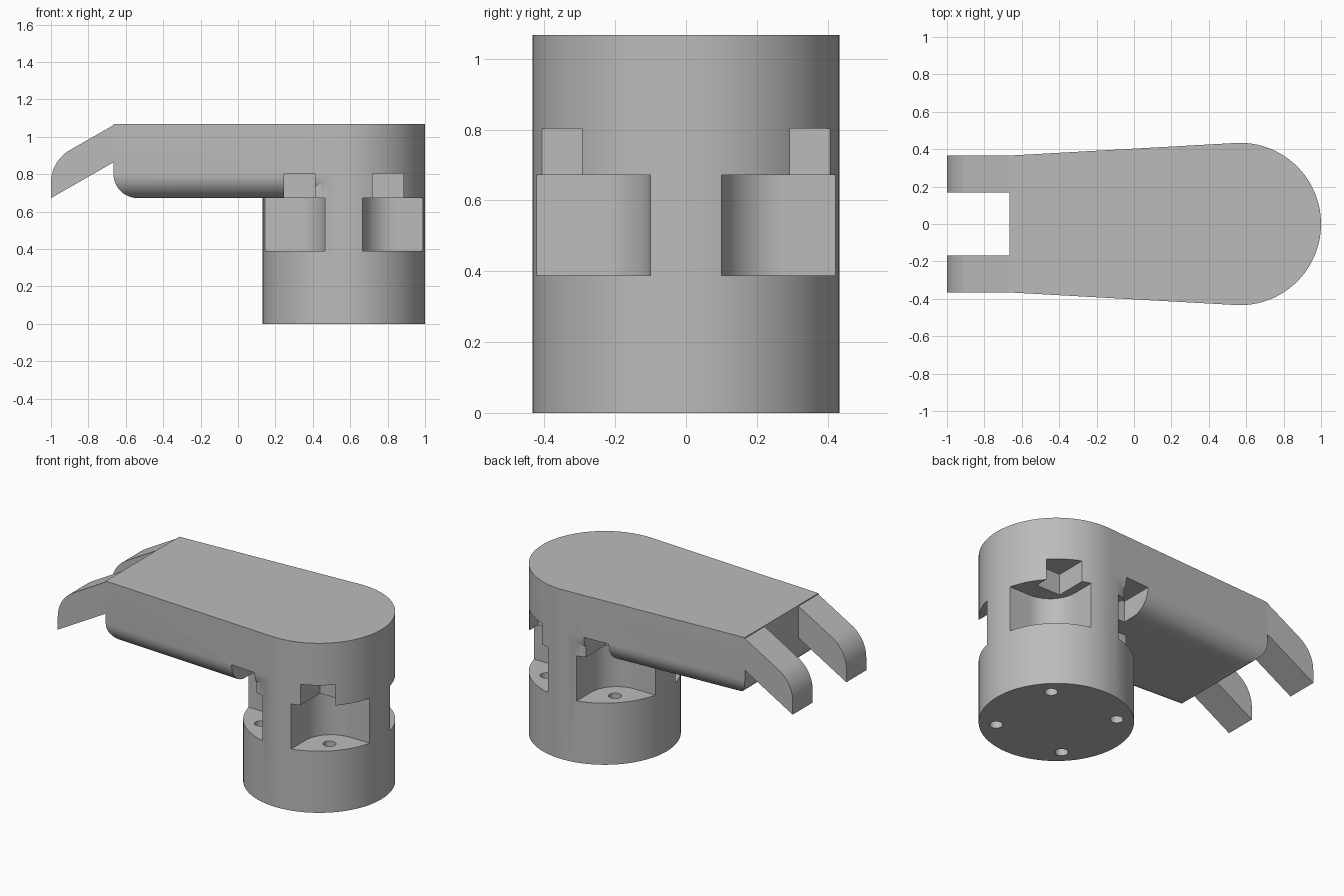
import bpy, bmesh
from math import sin, cos, pi, radians

cube = bpy.data.objects.get("Cube")
if cube:
    bpy.data.objects.remove(cube, do_unlink=True)

grey = bpy.data.materials.new("plain_grey")
grey.use_nodes = True
grey.diffuse_color = (0.5, 0.5, 0.5, 1)
grey.node_tree.nodes["Principled BSDF"].inputs["Base Color"].default_value = (0.5, 0.5, 0.5, 1)

CX, R, TOP = 0.566, 0.434, 1.068      # column axis, column radius, total height
ARM_Z, END_X = 0.672, -0.666          # arm underside, arm front end


def arc(cx, cy, r, a0, a1, n):
    return [(cx + r * cos(radians(a0 + (a1 - a0) * i / n)),
             cy + r * sin(radians(a0 + (a1 - a0) * i / n))) for i in range(n + 1)]


def prism(name, outline, lo, hi, axis="z", round_edges=None, radius=0.0):
    """Extrude an outline along z, or an x-z outline along y."""
    bm = bmesh.new()
    place = (lambda p: (p[0], p[1], lo)) if axis == "z" else (lambda p: (p[0], lo, p[1]))
    base = bm.faces.new([bm.verts.new(place(p)) for p in outline])
    grown = bmesh.ops.extrude_face_region(bm, geom=[base])["geom"]
    move = (0, 0, hi - lo) if axis == "z" else (0, hi - lo, 0)
    bmesh.ops.translate(bm, vec=move, verts=[v for v in grown if isinstance(v, bmesh.types.BMVert)])
    if round_edges:
        edges = [e for e in bm.edges if round_edges(e)]
        bmesh.ops.bevel(bm, geom=edges, offset=radius, segments=12, profile=0.5, affect="EDGES")
    bmesh.ops.recalc_face_normals(bm, faces=bm.faces)
    mesh = bpy.data.meshes.new(name)
    bm.to_mesh(mesh)
    bm.free()
    mesh.materials.append(grey)
    obj = bpy.data.objects.new(name, mesh)
    bpy.context.collection.objects.link(obj)
    return obj


def combine(target, tool, operation):
    """Apply a boolean and remove the tool."""
    tool.hide_render = True
    mod = target.modifiers.new("cut", "BOOLEAN")
    mod.operation, mod.object, mod.solver = operation, tool, "EXACT"
    bpy.context.view_layer.objects.active = target
    bpy.ops.object.modifier_apply(modifier=mod.name)
    bpy.data.objects.remove(tool, do_unlink=True)


def smooth(obj):
    bpy.ops.object.select_all(action="DESELECT")
    obj.select_set(True)
    bpy.context.view_layer.objects.active = obj
    bpy.ops.object.shade_smooth_by_angle(angle=radians(25))


# Round column
body = prism("column_and_arm", arc(CX, 0, R, 0, 360, 128)[:-1], 0, TOP)
quarters = [(sx, sy) for sx in (-1, 1) for sy in (-1, 1)]

# Four corner pockets with rounded inner corners, and bolt holes in their floors
pocket = [(0.6, 0.1), (0.6, 0.6), (0.1, 0.6)] + arc(0.28, 0.28, 0.18, 180, 270, 12)
for sx, sy in quarters:
    shape = [(CX + sx * x, sy * y) for x, y in pocket]
    combine(body, prism("pocket_cutter", shape, 0.388, ARM_Z - 0.0005), "DIFFERENCE")
    hole = arc(CX + sx * 0.239, sy * 0.239, 0.037, 0, 360, 32)[:-1]
    combine(body, prism("hole_cutter", hole, -0.05, 0.45), "DIFFERENCE")

# Tapered arm with rounded lower edges
def lower_outer(edge):
    a, b = (v.co for v in edge.verts)
    low = max(a.z, b.z) < ARM_Z + 0.01
    return low and min(a.x, b.x) < 0


side = 0.366
arm = prism("arm", [(END_X, -side), (0.542, -0.433), (0.542, 0.433), (END_X, side)],
            ARM_Z, TOP, round_edges=lower_outer, radius=0.13)
combine(body, arm, "UNION")

# Slots above the pockets, open to the front and back
for sx, sy in quarters:
    slot = [(CX + sx * x, sy * y) for x, y in ((0.153, 0.21), (0.319, 0.21), (0.319, 0.6), (0.153, 0.6))]
    combine(body, prism("slot_cutter", slot, 0.6, 0.803), "DIFFERENCE")
smooth(body)

# Pair of drooping prongs at the arm end
profile = [(END_X + 0.005, 0.863), (END_X + 0.005, 1.062), (END_X, 1.062)]
profile += arc(-0.8, 0.755, 0.2, 120, 180, 12) + [(-1, 0.672), (END_X, 0.863)]
for name, s in (("left_prong", 1), ("right_prong", -1)):
    lo, hi = sorted((s * 0.168, s * side))
    smooth(prism(name, profile, lo, hi, axis="y"))
